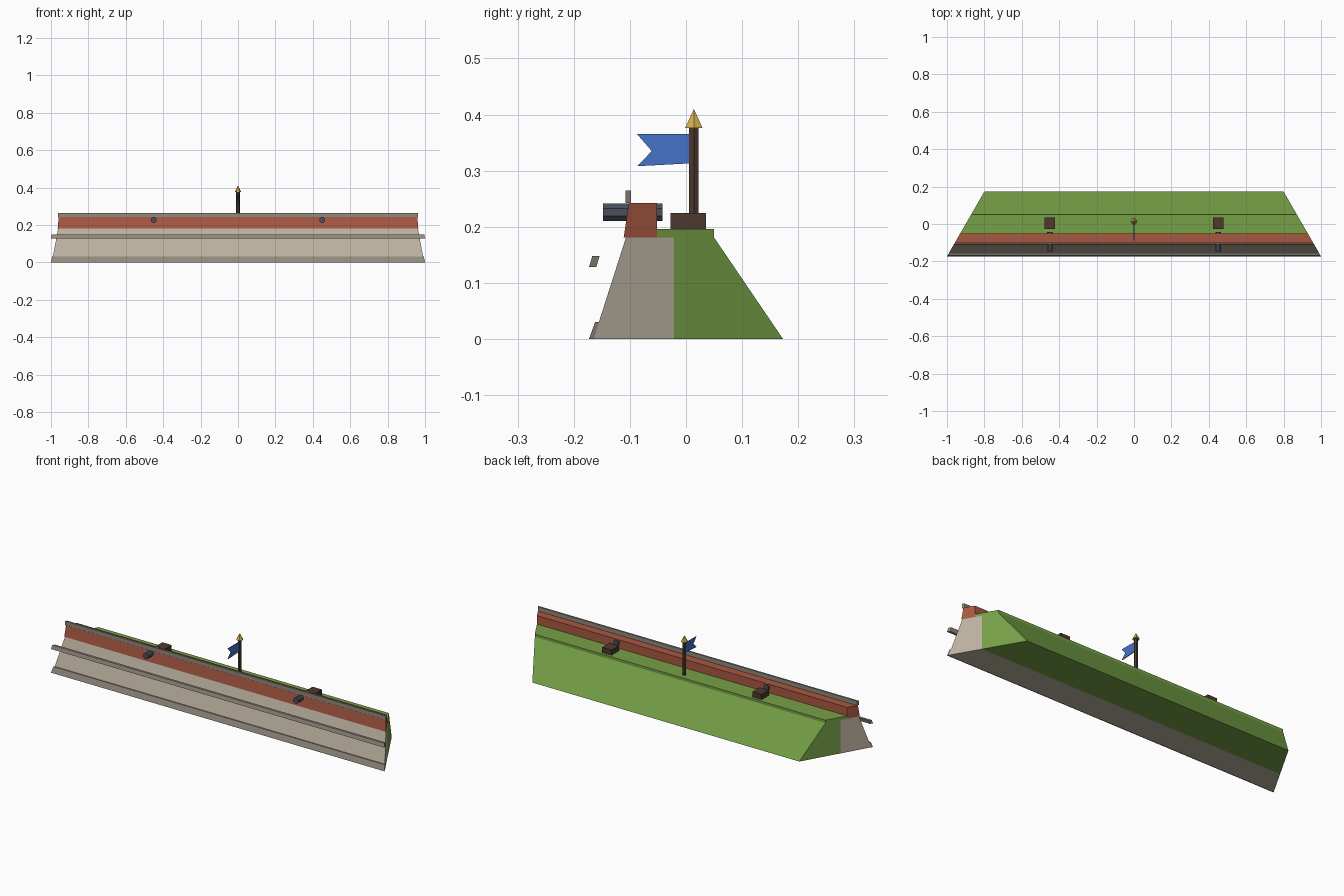
import bpy, bmesh, math
from mathutils import Matrix

default = bpy.data.objects.get("Cube")
if default:
    bpy.data.objects.remove(default)


def material(name, r, g, b):
    lin = [((c / 255 + 0.055) / 1.055) ** 2.4 for c in (r, g, b)] + [1]
    m = bpy.data.materials.new(name)
    m.use_nodes = True
    m.diffuse_color = lin
    m.node_tree.nodes["Principled BSDF"].inputs["Base Color"].default_value = lin
    return m


stone = material("pale stone", 188, 178, 161)
trim = material("grey trim stone", 146, 137, 125)
brick = material("red brick", 168, 88, 65)
grass = material("grass", 118, 160, 70)
wood = material("dark wood", 78, 57, 46)
iron = material("iron", 72, 79, 92)
gold = material("gold", 212, 172, 78)
cloth = material("blue cloth", 68, 114, 200)

MITRE = math.tan(math.radians(30))


def finish(name, bm, mat):
    bmesh.ops.recalc_face_normals(bm, faces=bm.faces)
    mesh = bpy.data.meshes.new(name)
    bm.to_mesh(mesh)
    bm.free()
    mesh.materials.append(mat)
    obj = bpy.data.objects.new(name, mesh)
    bpy.context.collection.objects.link(obj)
    return obj


def prism(name, profile, mat, half):
    """Run a (y, z) profile along x; half(y) gives the end position."""
    bm = bmesh.new()
    ends = [[bm.verts.new((s * half(y), y, z)) for y, z in profile] for s in (-1, 1)]
    for ring in ends:
        bm.faces.new(ring)
    for i in range(len(profile)):
        j = (i + 1) % len(profile)
        bm.faces.new((ends[0][i], ends[0][j], ends[1][j], ends[1][i]))
    return finish(name, bm, mat)


def wall(name, profile, mat):
    return prism(name, profile, mat, lambda y: 0.9 - MITRE * y)


def column(name, sides, r1, r2, depth, matrix, mat):
    bm = bmesh.new()
    bmesh.ops.create_cone(bm, cap_ends=True, segments=sides, radius1=r1,
                          radius2=r2, depth=depth, matrix=matrix)
    return finish(name, bm, mat)


# Mitred rampart layers
wall("stone_face", [(-0.165, 0), (-0.107, 0.181), (-0.021, 0.181), (-0.021, 0)], stone)
wall("plinth", [(-0.173, 0), (-0.162, 0.03), (-0.154, 0.03), (-0.164, 0)], trim)
wall("cordon", [(-0.173, 0.128), (-0.167, 0.148), (-0.154, 0.148), (-0.16, 0.128)], trim)
wall("earth_bank", [(-0.021, 0), (-0.021, 0.181), (0.05, 0.181), (0.173, 0)], grass)
wall("grass_walkway", [(-0.052, 0.181), (-0.052, 0.196), (0.05, 0.196), (0.05, 0.181)], grass)
wall("brick_parapet", [(-0.111, 0.181), (-0.102, 0.242), (-0.052, 0.242), (-0.052, 0.181)], brick)
wall("coping", [(-0.108, 0.242), (-0.108, 0.265), (-0.098, 0.265), (-0.098, 0.242)], trim)

# Cannons and their carriages
for side, x in (("left", 0.45), ("right", -0.45)):
    turn = (Matrix.Translation((x, -0.095, 0.226)) @ Matrix.Rotation(math.pi / 2, 4, "X")
            @ Matrix.Rotation(math.pi / 8, 4, "Z"))
    column(side + "_cannon_barrel", 8, 0.0165, 0.0165, 0.106, turn, iron)
    bm = bmesh.new()
    bmesh.ops.create_cube(bm, size=1, matrix=Matrix.Translation((x, 0.004, 0.21))
                          @ Matrix.Diagonal((0.056, 0.063, 0.029, 1)))
    finish(side + "_cannon_carriage", bm, wood)

# Flagpole with a pointed finial and a swallow-tailed flag
quarter = Matrix.Rotation(math.pi / 2, 4, "Z")
column("flagpole", 6, 0.0095, 0.0095, 0.184, Matrix.Translation((0, 0.014, 0.286)) @ quarter, wood)
column("finial", 6, 0.018, 0, 0.034, Matrix.Translation((0, 0.014, 0.393)) @ quarter, gold)
prism("flag", [(0.006, 0.365), (-0.087, 0.365), (-0.061, 0.335), (-0.087, 0.308),
               (0.006, 0.313)], cloth, lambda y: 0.002)
